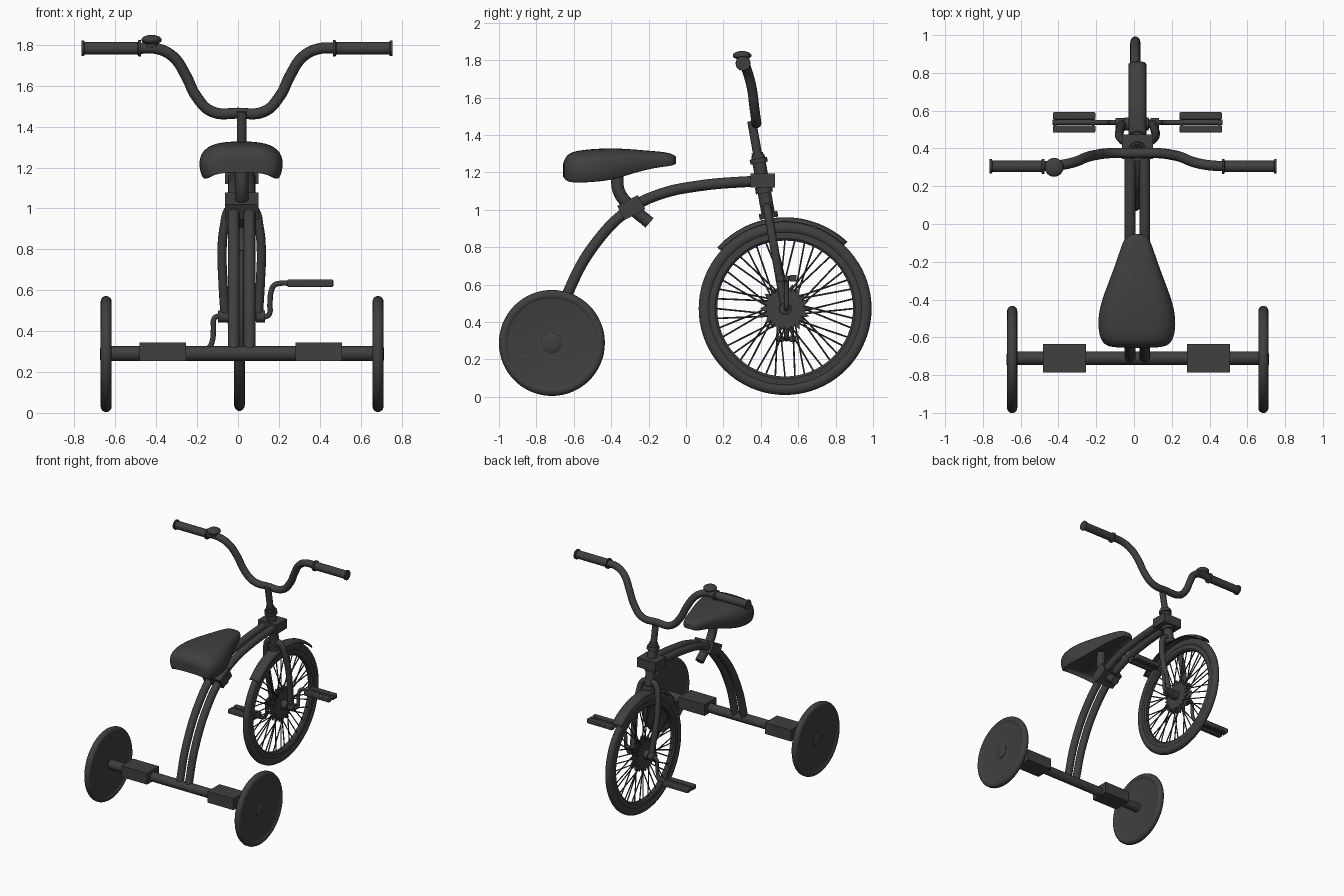
import bpy, bmesh
from math import sin, cos, pi, radians
from mathutils import Vector, Matrix

if "Cube" in bpy.data.objects:
    bpy.data.objects.remove(bpy.data.objects["Cube"])

CX = 0.018                     # frame centre line
WY, WZ = 0.53, 0.472           # front wheel centre
dark = bpy.data.materials.new("charcoal")
dark.diffuse_color = (0.05, 0.05, 0.05, 1)
dark.use_nodes = True
dark.node_tree.nodes["Principled BSDF"].inputs["Base Color"].default_value = dark.diffuse_color


def finish(ob, angle=40):
    ob.data.materials.clear()
    ob.data.materials.append(dark)
    bpy.ops.object.select_all(action='DESELECT')
    ob.select_set(True)
    bpy.context.view_layer.objects.active = ob
    bpy.ops.object.shade_smooth_by_angle(angle=radians(angle))
    return ob


def from_bm(name, bm, angle=40):
    bmesh.ops.recalc_face_normals(bm, faces=bm.faces)
    me = bpy.data.meshes.new(name)
    bm.to_mesh(me)
    bm.free()
    ob = bpy.data.objects.new(name, me)
    bpy.context.collection.objects.link(ob)
    return finish(ob, angle)


def tube(name, pts, r):
    """Smooth round tube through the points."""
    cu = bpy.data.curves.new(name, 'CURVE')
    cu.dimensions, cu.bevel_depth, cu.bevel_resolution = '3D', r, 4
    cu.resolution_u, cu.use_fill_caps = 8, True
    sp = cu.splines.new('BEZIER')
    sp.bezier_points.add(len(pts) - 1)
    for b, p in zip(sp.bezier_points, pts):
        b.co = p
        b.handle_left_type = b.handle_right_type = 'AUTO'
    ob = bpy.data.objects.new(name, cu)
    bpy.context.collection.objects.link(ob)
    bpy.ops.object.select_all(action='DESELECT')
    ob.select_set(True)
    bpy.context.view_layer.objects.active = ob
    bpy.ops.object.convert(target='MESH')
    return finish(bpy.context.object)


def add_rod(bm, a, b, r, n=24):
    a, b = Vector(a), Vector(b)
    m = Matrix.Translation((a + b) / 2) @ (b - a).to_track_quat('Z', 'Y').to_matrix().to_4x4()
    bmesh.ops.create_cone(bm, cap_ends=True, segments=n, radius1=r, radius2=r,
                          depth=(b - a).length, matrix=m)


def rod(name, a, b, r):
    bm = bmesh.new()
    add_rod(bm, a, b, r)
    return from_bm(name, bm)


def box(name, c, size, tilt=0):
    bm = bmesh.new()
    bmesh.ops.create_cube(bm, size=1, matrix=Matrix.Translation(c)
                          @ Matrix.Rotation(tilt, 4, 'X') @ Matrix.Diagonal((*size, 1)))
    return from_bm(name, bm)


def lathe(name, c, profile, n=64, closed=True):
    """Revolve (x, radius) profile about an x-axis through c."""
    bm = bmesh.new()
    rings = [[bm.verts.new((c[0] + x, c[1] + r * cos(2 * pi * i / n), c[2] + r * sin(2 * pi * i / n)))
              for i in range(n)] for x, r in profile]
    for k in range(len(rings) if closed else len(rings) - 1):
        p, q = rings[k], rings[(k + 1) % len(rings)]
        for i in range(n):
            bm.faces.new((p[i], p[(i + 1) % n], q[(i + 1) % n], q[i]))
    if not closed:
        bm.faces.new(rings[0])
        bm.faces.new(rings[-1])
    return from_bm(name, bm)


def ellipse(major, rx, rr, n=14):
    return [(rx * cos(2 * pi * i / n), major + rr * sin(2 * pi * i / n)) for i in range(n)]


# Front wheel: tyre, rim, hub, toothed flange, spokes
fx = 0.007
lathe("front_tyre", (fx, WY, WZ), ellipse(0.43, 0.027, 0.033), 80)
lathe("front_rim", (fx, WY, WZ), [(-.019, .41), (-.022, .375), (-.012, .363), (.012, .363), (.022, .375), (.019, .41)], 80)
lathe("front_hub", (fx, WY, WZ), [(-.1, .022), (-.06, .022), (-.058, .035), (.07, .035), (.072, .022), (.125, .022)], 24, False)
bm = bmesh.new()
for s in (-1, 1):
    star = [bm.verts.new((fx + s * .022, WY + r * cos(a), WZ + r * sin(a)))
            for i in range(40) for r, a in [((.135, .105)[i % 2], pi * i / 20)]]
    f = bm.faces.new(star)
    ext = bmesh.ops.extrude_face_region(bm, geom=[f])
    bmesh.ops.translate(bm, vec=(-s * .01, 0, 0), verts=[v for v in ext['geom'] if isinstance(v, bmesh.types.BMVert)])
from_bm("hub_star_flanges", bm)
bm = bmesh.new()
for i in range(44):
    a = 2 * pi * i / 44
    s, lean = (-1, 1)[i % 2], (-.28, .28)[(i // 2) % 2]
    add_rod(bm, (fx + s * .022, WY + .1 * cos(a + lean), WZ + .1 * sin(a + lean)),
            (fx + s * .004, WY + .37 * cos(a), WZ + .37 * sin(a)), .0045, 6)
from_bm("spokes", bm)

# Fender
bm = bmesh.new()
grid = [[bm.verts.new((CX + x, WY + r * cos(a), WZ + r * sin(a)))
         for x, r in [(-.047, .466), (-.036, .479), (-.018, .486), (0, .488), (.018, .486), (.036, .479), (.047, .466)]]
        for a in [radians(47 + 91 * k / 24) for k in range(25)]]
for p, q in zip(grid, grid[1:]):
    for j in range(6):
        bm.faces.new((p[j], p[j + 1], q[j + 1], q[j]))
fender = from_bm("fender", bm, 60)
fender.modifiers.new("thickness", 'SOLIDIFY').thickness = 0.006


# Steering axis: head tube, collars, stem
def axis(z):
    return (CX, 0.53 - 0.178 * (z - 0.47), z)


rod("head_tube", axis(0.96), axis(1.29), 0.036)
rod("head_collar", axis(1.25), axis(1.275), 0.047)
rod("head_top_nut", axis(1.28), axis(1.305), 0.031)
rod("head_lower_cup", axis(1.09), axis(1.125), 0.046)
rod("fork_crown", axis(0.955), axis(0.985), 0.05)
rod("stem", axis(1.25), axis(1.475), 0.024)
box("head_bracket", (CX, 0.41, 1.157), (0.165, 0.13, 0.075))

# Fork legs with axle nuts
for s, side in ((-1, "left"), (1, "right")):
    tube(side + "_fork_leg", [(CX + s * d, axis(z)[1], z) for d, z in
         [(.025, 1.015), (.06, .995), (.085, .91), (.096, .8), (.092, .65), (.08, .455)]], 0.023)
    rod(side + "_axle_nut", (CX + s * .07, WY, WZ), (CX + s * .115, WY, WZ), 0.03)

# Handlebar, grips
half = [(.13, .375, 1.475), (.205, .365, 1.55), (.255, .352, 1.65),
        (.315, .328, 1.74), (.39, .312, 1.78), (.5, .305, 1.783)]
tube("handlebar", [(-x, y, z) for x, y, z in reversed(half)] + [(0, .375, 1.466)] + half, 0.027)
for s, side in ((-1, "left"), (1, "right")):
    lathe(side + "_grip", (-.005, .305, 1.783), [(s * x, r) for x, r in
          [(.47, .04), (.482, .04), (.486, .031), (.745, .031), (.748, .038), (.76, .038)]], 24, False)

# Bell
bm = bmesh.new()
bmesh.ops.create_uvsphere(bm, u_segments=24, v_segments=12, radius=1,
                          matrix=Matrix.Translation((-.423, .30, 1.825)) @ Matrix.Diagonal((.05, .05, .024, 1)))
add_rod(bm, (-.423, .303, 1.79), (-.423, .301, 1.825), .03)
from_bm("bell", bm)

# Cranks and pedals, one up and one down
for s, side in ((-1, "left"), (1, "right")):
    def P(d, h):
        return (CX + s * d, WY + .008, WZ + s * h)
    tube(side + "_crank", [P(.08, 0), P(.12, 0), P(.135, .012), P(.138, .06), P(.145, .125),
                           P(.16, .153), P(.19, .162), P(.24, .162)], 0.013)
    c = Vector(P(.335, .162))
    rod(side + "_pedal_axle", c - Vector((.115, 0, 0)), c + Vector((.115, 0, 0)), 0.014)
    for t in (-1, 1):
        b = box(side + "_pedal_block", c + Vector((0, t * .035, 0)), (.225, .038, .036))
        m = b.modifiers.new("round", 'BEVEL')
        m.width, m.segments = .006, 2
        box(side + "_pedal_plate", c + Vector((t * .1, 0, 0)), (.012, .07, .022))

# Twin frame tubes
for s, side in ((-1, "left"), (1, "right")):
    tube(side + "_frame_tube", [(CX + s * .039, y, z) for y, z in
         [(-.71, .29), (-.625, .57), (-.465, .845), (-.29, 1.01), (-.14, 1.083), (.07, 1.128), (.39, 1.155)]], 0.029)

# Rear axle, steps, wheels
rod("rear_axle", (-.645, -.71, .29), (.685, -.71, .29), 0.036)
for s, side in ((-1, "left"), (1, "right")):
    box(side + "_step", (.013 + s * .382, -.71, .30), (.228, .15, .09))
    c = (.02 + s * .665, -.717, .288)
    lathe(side + "_rear_tyre", c, ellipse(.257, .027, .027), 64)
    lathe(side + "_rear_disc", c, [(-.017, .02), (-.017, .225), (-.021, .245), (0, .26),
                                   (.021, .245), (.017, .225), (.017, .02)], 64, False)
    lathe(side + "_hub_cap", c, [(s * x, r) for x, r in
          [(0, .056), (.02, .055), (.025, .045), (.029, .028), (.03, .01)]], 32, False)

# Seat: lofted shell, hollow underneath (y, half width, bottom, top)
stations = [(-.657, .13, 1.175, 1.25), (-.64, .175, 1.148, 1.292), (-.6, .205, 1.138, 1.315),
            (-.5, .214, 1.142, 1.326), (-.4, .19, 1.152, 1.33), (-.3, .15, 1.185, 1.325),
            (-.2, .112, 1.215, 1.316), (-.12, .085, 1.228, 1.31), (-.075, .066, 1.233, 1.30),
            (-.052, .038, 1.245, 1.285)]
prof = [(.7, .45), (.8, .03), (.9, .0), (1, .4), (.93, .75), (.65, .97)]
loop = [(0, .5)] + prof + [(0, 1.01)] + [(-u, v) for u, v in reversed(prof)]
bm = bmesh.new()
rings = [[bm.verts.new((.015 + u * w, y, zb + v * (zt - zb))) for u, v in loop] for y, w, zb, zt in stations]
n = len(loop)
for p, q in zip(rings, rings[1:]):
    for i in range(n):
        bm.faces.new((p[i], p[(i + 1) % n], q[(i + 1) % n], q[i]))
for r in (rings[0], rings[-1]):     # close ends as strips
    for i in range(n // 2):
        fs = [r[i], r[i + 1], r[-i - 1], r[-i]]
        bm.faces.new(list(dict.fromkeys(fs)))
seat = from_bm("seat", bm, 180)
seat.modifiers.new("smooth", 'SUBSURF').levels = 2
seat.modifiers["smooth"].render_levels = 2

# Seat post and clamp
tube("seat_post", [(CX, y, z) for y, z in [(-.36, 1.24), (-.368, 1.16), (-.355, 1.09), (-.30, 1.02), (-.195, .93)]], 0.033)
box("seat_clamp", (CX, -.293, 1.012), (.165, .125, .085), radians(28))
